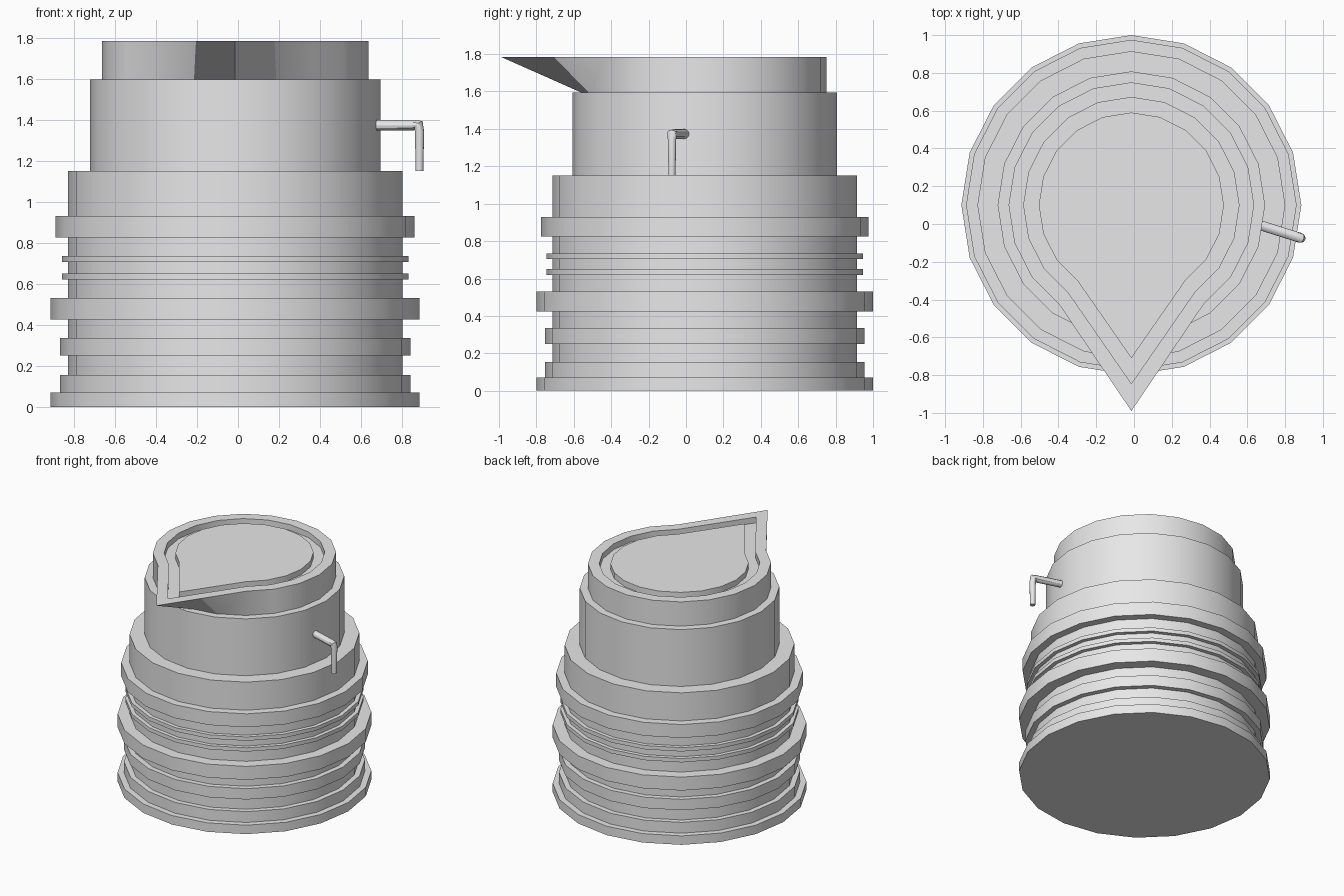
import bpy, bmesh, math
from mathutils import Vector

cube = bpy.data.objects.get("Cube")
if cube:
    bpy.data.objects.remove(cube)

SIDES = 20
CX, CY = -0.014, 0.1

grey = bpy.data.materials.new("plain grey")
grey.use_nodes = True
grey.diffuse_color = (0.8, 0.8, 0.8, 1)
grey.node_tree.nodes["Principled BSDF"].inputs["Base Color"].default_value = (0.8, 0.8, 0.8, 1)


def ring(r, z, tip=0):
    """Circle of points; tip > 0 pulls the front into a straight-sided point."""
    pts = [Vector((r * math.cos(math.tau * i / SIDES), r * math.sin(math.tau * i / SIDES), z))
           for i in range(SIDES)]
    if tip:
        f = SIDES * 3 // 4
        pts[f] = Vector((0, -tip, z))
        for s in (-1, 1):
            pts[f + s] = (pts[f] + pts[f + 2 * s]) / 2
    return [p + Vector((CX, CY, 0)) for p in pts]


def loft(name, rings):
    """Skin a stack of rings and cap both ends."""
    bm = bmesh.new()
    loops = [[bm.verts.new(p) for p in r] for r in rings]
    for a, b in zip(loops, loops[1:]):
        n = len(a)
        for i in range(n):
            bm.faces.new((a[i], a[(i + 1) % n], b[(i + 1) % n], b[i]))
    bm.faces.new(loops[0][::-1])
    bm.faces.new(loops[-1])
    bmesh.ops.recalc_face_normals(bm, faces=bm.faces)
    mesh = bpy.data.meshes.new(name)
    bm.to_mesh(mesh)
    bm.free()
    mesh.materials.append(grey)
    obj = bpy.data.objects.new(name, mesh)
    bpy.context.collection.objects.link(obj)
    bpy.ops.object.select_all(action='DESELECT')
    obj.select_set(True)
    bpy.context.view_layer.objects.active = obj
    bpy.ops.object.shade_smooth_by_angle(angle=math.radians(30))
    return obj


# Ribbed body: (radius, top height) of each band
bands = [(0.9, 0.07), (0.855, 0.155), (0.815, 0.25), (0.855, 0.335), (0.815, 0.425),
         (0.9, 0.53), (0.815, 0.62), (0.845, 0.65), (0.815, 0.705), (0.845, 0.735),
         (0.815, 0.825), (0.875, 0.93), (0.815, 1.15), (0.708, 1.595)]
rings, z = [], 0
for r, top in bands:
    rings += [ring(r, z), ring(r, top)]
    z = top
loft("ribbed_body", rings)

# Spouted top with a groove between rim and lid
TOP, FLOOR = 1.785, 1.74
loft("spouted_top", [ring(0.65, 1.59), ring(0.65, TOP, 1.09), ring(0.57, TOP, 0.945),
                     ring(0.57, FLOOR, 0.945), ring(0.49, FLOOR, 0.81), ring(0.49, TOP, 0.81)])


# Side tap: tapering bent tube
def tube(name, path, radii, sides=12):
    rings = []
    for i, p in enumerate(path):
        d = (path[min(i + 1, len(path) - 1)] - path[max(i - 1, 0)]).normalized()
        u = d.cross(Vector((0.3, 0.95, 0))).normalized()
        v = d.cross(u)
        rings.append([p + radii[i] * (u * math.cos(math.tau * k / sides)
                                      + v * math.sin(math.tau * k / sides)) for k in range(sides)])
    loft(name, rings)


out = Vector((0.95, -0.3, 0)).normalized()
elbow = Vector((0.885, -0.075, 1.373))
down = Vector((0, 0, -1))
tube("tap", [elbow - out * 0.24, elbow - out * 0.03, elbow - out * 0.005 - down * 0.002,
             elbow + down * 0.03, elbow + down * 0.223],
     [0.026, 0.026, 0.027, 0.023, 0.019])
